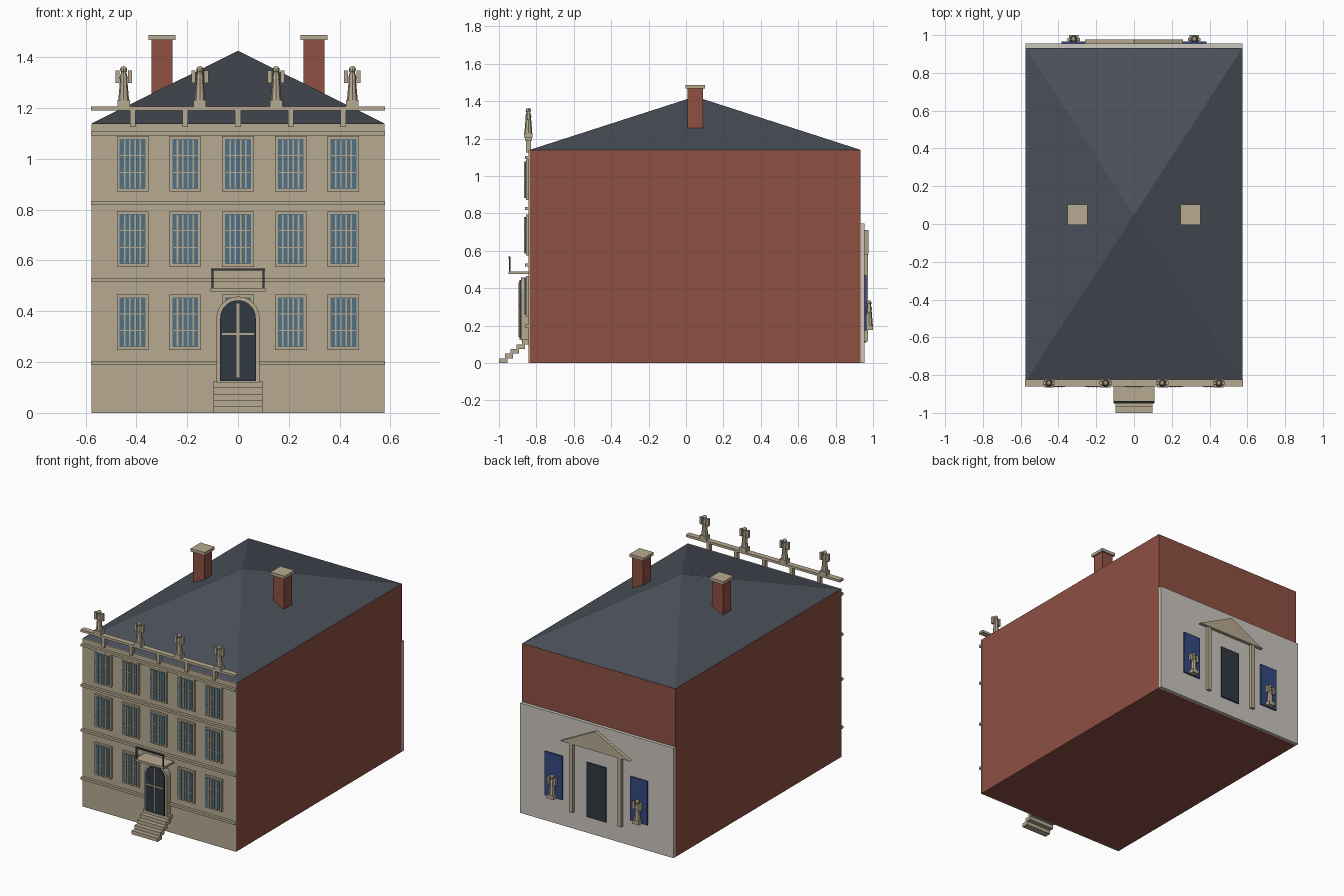
import bpy, bmesh, math
from mathutils import Matrix

if "Cube" in bpy.data.objects:
    bpy.data.objects.remove(bpy.data.objects["Cube"])


def mat(name, r, g, b):
    m = bpy.data.materials.new(name)
    m.diffuse_color = (r, g, b, 1)
    m.use_nodes = True
    m.node_tree.nodes["Principled BSDF"].inputs["Base Color"].default_value = m.diffuse_color
    return m


STONE = mat("stone", .47, .40, .28)
BRICK = mat("brick", .27, .08, .055)
SLATE = mat("slate", .07, .08, .10)
GLASS = mat("glass", .08, .17, .24)
DARK = mat("dark_paint", .03, .04, .055)
BLUE = mat("niche_blue", .035, .065, .22)
PLASTER = mat("plaster", .60, .57, .52)


def finish(bm, name, material):
    bmesh.ops.recalc_face_normals(bm, faces=bm.faces)
    me = bpy.data.meshes.new(name)
    bm.to_mesh(me)
    bm.free()
    me.materials.append(material)
    ob = bpy.data.objects.new(name, me)
    bpy.context.collection.objects.link(ob)
    return ob


def add_box(bm, x0, x1, y0, y1, z0, z1):
    m = Matrix.Translation(((x0 + x1) / 2, (y0 + y1) / 2, (z0 + z1) / 2))
    bmesh.ops.create_cube(bm, size=1, matrix=m @ Matrix.Diagonal((x1 - x0, y1 - y0, z1 - z0, 1)))


def boxes(name, material, items):
    bm = bmesh.new()
    for b in items:
        add_box(bm, *b)
    return finish(bm, name, material)


def prism(name, material, outline, y0, y1):
    # extrude an (x, z) outline along y
    bm = bmesh.new()
    f = bm.faces.new([bm.verts.new((x, y0, z)) for x, z in outline])
    ext = bmesh.ops.extrude_face_region(bm, geom=[f])["geom"]
    bmesh.ops.translate(bm, vec=(0, y1 - y0, 0), verts=[v for v in ext if isinstance(v, bmesh.types.BMVert)])
    return finish(bm, name, material)


def arch(half, z0, spring, n=16):
    pts = [(half * math.cos(math.pi * i / n), spring + half * math.sin(math.pi * i / n)) for i in range(n + 1)]
    return [(half, z0)] + pts + [(-half, z0)]


def statue(name, x, y, z):
    bm = bmesh.new()
    add_box(bm, x - .025, x + .025, y - .022, y + .022, z, z + .025)
    T = lambda h: Matrix.Translation((x, y, z + h))
    # robe, shoulders, head
    bmesh.ops.create_cone(bm, cap_ends=True, segments=8, radius1=.021, radius2=.014, depth=.085, matrix=T(.0675))
    bmesh.ops.create_cone(bm, cap_ends=True, segments=8, radius1=.017, radius2=.010, depth=.025, matrix=T(.1225))
    bmesh.ops.create_uvsphere(bm, u_segments=8, v_segments=6, radius=.014, matrix=T(.145))
    # arms
    for s in (-1, 1):
        cx = x + s * .025
        add_box(bm, cx - .008, cx + .008, y - .008, y + .008, z + .093, z + .142)
    finish(bm, name, STONE)


W, Y0, Y1, EAVE = .575, -.835, .933, 1.14
YC = (Y0 + Y1) / 2

# main block, front and rear facings
boxes("brick_body", BRICK, [(-W, W, Y0, Y1, 0, EAVE)])
boxes("stone_front", STONE, [(-W - .002, W + .002, -.842, -.834, 0, EAVE)])
boxes("plaster_back", PLASTER, [(-W, W, .93, .955, 0, .745)])

# pyramid roof
bm = bmesh.new()
base = [bm.verts.new(p) for p in ((-W, Y0, EAVE), (W, Y0, EAVE), (W, Y1, EAVE), (-W, Y1, EAVE))]
apex = bm.verts.new((0, YC, 1.425))
bm.faces.new(base)
for i in range(4):
    bm.faces.new((base[i], base[(i + 1) % 4], apex))
finish(bm, "roof", SLATE)

# chimneys
for side, x in (("left", -.299), ("right", .299)):
    boxes(f"chimney_{side}", BRICK, [(x - .042, x + .042, YC - .042, YC + .042, 1.2, 1.47)])
    boxes(f"chimney_cap_{side}", STONE, [(x - .053, x + .053, YC - .053, YC + .053, 1.468, 1.488)])

# horizontal mouldings
boxes("string_courses", STONE, [(-.578, .578, -.86, -.836, z - .008, z + .008) for z in (.197, .523, .827, 1.10)])

# windows
cols = [-.415, -.2075, 0, .2075, .415]
rows = [.357, .684, .98]
frames, panes, bars = [], [], []
for z in rows:
    for x in cols:
        frames.append((x - .062, x + .062, -.856, -.838, z - .109, z + .109))
        panes.append((x - .051, x + .051, -.861, -.85, z - .098, z + .098))
        for k in range(1, 5):
            bx = x - .051 + .102 * k / 5
            bars.append((bx - .003, bx + .003, -.866, -.858, z - .098, z + .098))
        for k in (-1, 1):
            bz = z + k * .033
            bars.append((x - .051, x + .051, -.864, -.858, bz - .002, bz + .002))
boxes("window_frames", STONE, frames)
boxes("window_glass", GLASS, panes)
boxes("window_bars", STONE, bars)

# arched front door
prism("door_surround", STONE, arch(.085, .12, .373), -.882, -.838)
prism("front_door", DARK, arch(.07, .125, .373), -.89, -.87)
boxes("door_bars", STONE, [(-.005, .005, -.895, -.885, .14, .43), (-.063, .063, -.894, -.885, .306, .314)])

# open front steps
boxes("front_steps", STONE, [(-.097, .097, -1 + .031 * i, -.955 + .031 * i, .025 * i, .025 * (i + 1)) for i in range(5)])

# balcony
boxes("balcony_slab", STONE, [(-.108, .108, -.95, -.836, .475, .489)])
boxes("balcony_railing", DARK, [(-.106, .106, -.948, -.938, .56, .569)] +
      [(x - .004, x + .004, -.947, -.939, .487, .563) for x in (-.1, .1)])

# parapet with statues
boxes("parapet_rail", STONE, [(-.578, .578, -.86, -.823, 1.19, 1.206)])
boxes("parapet_posts", STONE, [(x - .011, x + .011, -.855, -.828, 1.125, 1.192) for x in cols])
for i, x in enumerate((-.45, -.15, .15, .45)):
    statue(f"roof_statue_{i + 1}", x, -.843, 1.206)

# rear portico and door
prism("rear_pediment", STONE, [(-.26, .58), (.26, .58), (0, .712)], .95, .977)
boxes("rear_columns", STONE, [(x - .014, x + .014, .95, .974, .115, .585) for x in (-.182, .182)])
boxes("rear_door", DARK, [(-.073, .073, .95, .963, .11, .48)])

# rear niches with statues
for side, x in (("left", -.32), ("right", .32)):
    boxes(f"niche_{side}", BLUE, [(x - .065, x + .065, .95, .965, .175, .472)])
    statue(f"niche_statue_{side}", x, .978, .177)
